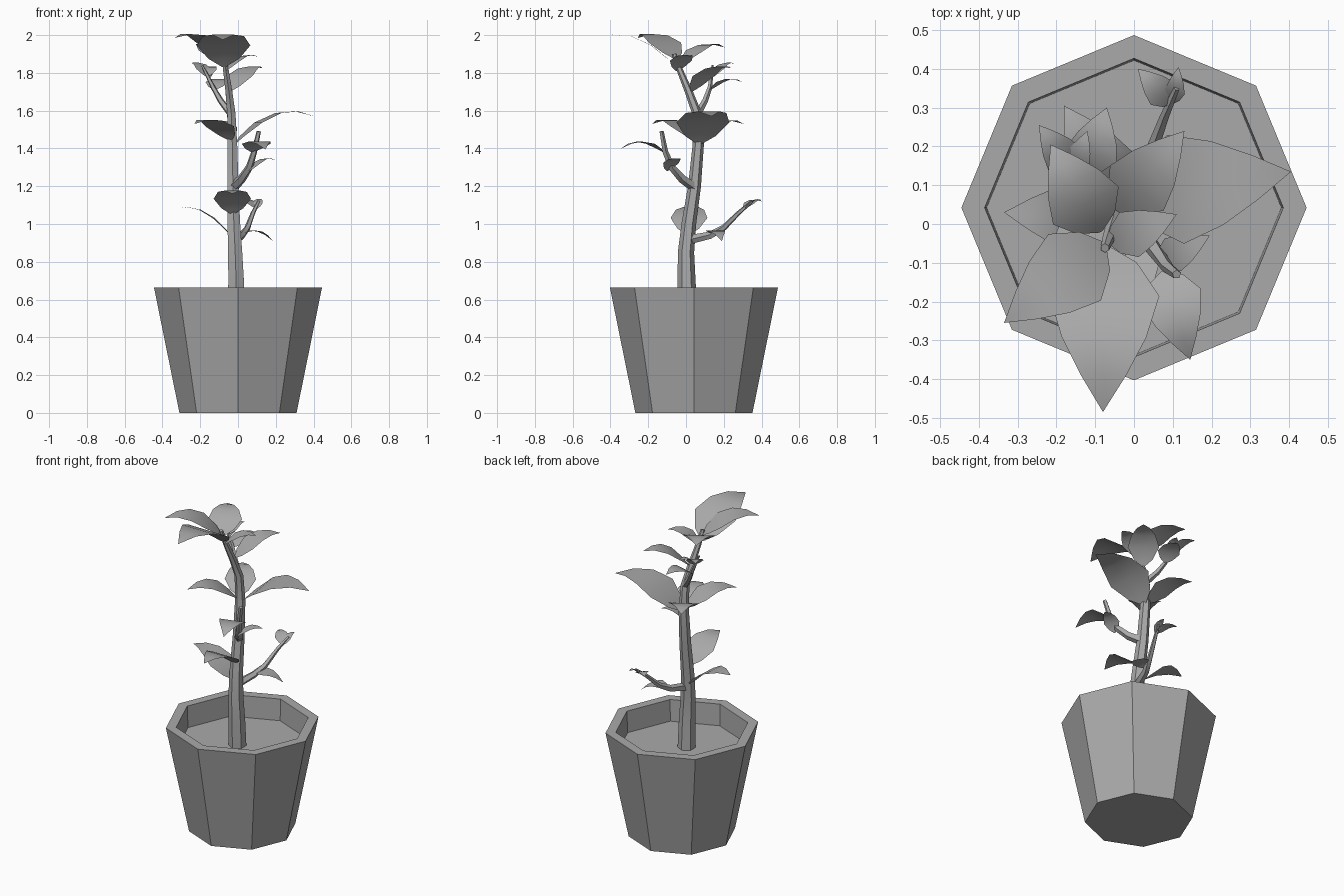
import bpy, bmesh, math
from mathutils import Vector

cube = bpy.data.objects.get("Cube")
if cube:
    bpy.data.objects.remove(cube, do_unlink=True)

GREY = (0.4, 0.4, 0.4, 1)
grey = bpy.data.materials.new("plain_grey")
grey.use_nodes = True
grey.diffuse_color = GREY
grey.node_tree.nodes["Principled BSDF"].inputs["Base Color"].default_value = GREY


def finish(name, bm, smooth=False):
    mesh = bpy.data.meshes.new(name)
    bm.to_mesh(mesh)
    bm.free()
    mesh.materials.append(grey)
    for p in mesh.polygons:
        p.use_smooth = smooth
    obj = bpy.data.objects.new(name, mesh)
    bpy.context.collection.objects.link(obj)
    return obj


def skin(bm, rings):
    """Bridge rings of vertices with quads and cap both ends."""
    n = len(rings[0])
    for a, b in zip(rings, rings[1:]):
        for i in range(n):
            j = (i + 1) % n
            bm.faces.new((a[i], a[j], b[j], b[i]))
    bm.faces.new(rings[0][::-1])
    bm.faces.new(rings[-1])


def pot():
    # Octagonal wall, rim, inner wall and soil floor
    bm = bmesh.new()
    rings = []
    for r, z in [(0.31, 0), (0.445, 0.665), (0.385, 0.665), (0.38, 0.53)]:
        rings.append([bm.verts.new((r * math.cos(k * math.pi / 4),
                                    0.042 + r * math.sin(k * math.pi / 4), z))
                      for k in range(8)])
    skin(bm, rings)
    finish("pot", bm)


def stalk(name, points, r0, r1, sides=6):
    # Tapered tube following the points
    pts = [Vector(p) for p in points]
    bm = bmesh.new()
    rings = []
    for i, p in enumerate(pts):
        d = (pts[min(i + 1, len(pts) - 1)] - pts[max(i - 1, 0)]).normalized()
        u = (Vector((0, 1, 0)) - d * d.y).normalized()
        v = d.cross(u)
        r = r0 + (r1 - r0) * i / (len(pts) - 1)
        rings.append([bm.verts.new(p + r * (u * math.cos(a) + v * math.sin(a)))
                      for a in (math.tau * k / sides for k in range(sides))])
    skin(bm, rings)
    obj = finish(name, bm, True)
    bpy.context.view_layer.objects.active = obj
    obj.select_set(True)
    bpy.ops.object.shade_smooth_by_angle(angle=math.radians(35))
    obj.select_set(False)


OUTLINE = [(0, 0.05), (0.1, 0.58), (0.3, 1), (0.55, 0.77), (0.78, 0.41), (1, 0)]


def leaf(name, base, tip, ratio=0.66, arch=0.2):
    # Thin pointed sheet, arched along its length
    base, tip = Vector(base), Vector(tip)
    flat = Vector((tip.x - base.x, tip.y - base.y, 0))
    length = flat.length
    side = Vector((-flat.y, flat.x, 0)) / length
    bm = bmesh.new()
    rows = []
    for t, w in OUTLINE:
        mid = base.lerp(tip, t) + Vector((0, 0, arch * length * 4 * t * (1 - t)))
        half = side * (w * ratio * length / 2)
        rows.append([bm.verts.new(mid + half * s) for s in (-1, 0, 1)])
    for a, b in zip(rows, rows[1:]):
        for i in (0, 1):
            bm.faces.new((a[i], b[i], b[i + 1], a[i + 1]))
    bmesh.ops.remove_doubles(bm, verts=bm.verts, dist=0.0005)
    finish(name, bm, True)


pot()

# Main stem and side branches
stalk("stem", [(-0.01, 0.01, 0.5), (-0.01, 0.003, 0.7), (-0.015, 0, 0.85),
               (-0.022, 0.015, 1.0), (-0.027, 0.045, 1.2), (-0.03, 0.065, 1.42),
               (-0.035, 0.06, 1.58), (-0.048, 0.015, 1.7), (-0.065, -0.035, 1.82),
               (-0.075, -0.062, 1.9)], 0.052, 0.012)
stalk("front_branch", [(-0.02, 0.04, 1.2), (0.02, -0.02, 1.24), (0.06, -0.075, 1.3),
                       (0.085, -0.11, 1.38), (0.11, -0.13, 1.49)], 0.028, 0.012, 5)
stalk("back_branch", [(-0.01, 0.03, 0.92), (0.02, 0.13, 0.94), (0.05, 0.2, 0.98),
                      (0.08, 0.28, 1.06), (0.11, 0.35, 1.12)], 0.025, 0.008, 5)
stalk("upper_branch", [(-0.035, 0.06, 1.58), (-0.09, 0.1, 1.65), (-0.13, 0.125, 1.72),
                       (-0.165, 0.135, 1.79), (-0.19, 0.14, 1.84)], 0.02, 0.006, 5)

# Lower whorl
leaf("lower_front_leaf", (-0.03, 0, 1.05), (-0.03, -0.3, 1.16))
leaf("lower_right_leaf", (-0.04, 0.01, 0.94), (-0.335, 0.03, 1.08))
leaf("lower_back_leaf", (0.03, 0.14, 0.95), (0.185, 0.19, 0.91))

# Middle whorl
leaf("middle_left_leaf", (-0.02, 0.07, 1.42), (0.405, 0.135, 1.57))
leaf("middle_front_leaf", (-0.04, 0.05, 1.44), (-0.23, -0.18, 1.53))
leaf("middle_back_leaf", (-0.04, 0.07, 1.44), (-0.18, 0.305, 1.53))

# Top whorl
leaf("top_front_leaf", (-0.075, -0.055, 1.83), (-0.08, -0.485, 1.975))
leaf("top_right_leaf", (-0.075, -0.05, 1.87), (-0.335, -0.255, 1.985))
leaf("top_back_leaf", (-0.085, -0.02, 1.85), (-0.215, 0.205, 1.935), 0.75)
leaf("top_left_leaf", (-0.065, -0.05, 1.81), (0.11, 0.025, 1.885))
leaf("upper_left_leaf", (-0.045, 0.03, 1.7), (0.13, 0.24, 1.825))

# Leaves on the front branch
leaf("front_branch_leaf", (0.075, -0.12, 1.38), (0.145, -0.35, 1.395))
leaf("front_branch_side_leaf", (0.06, -0.1, 1.28), (0.195, -0.03, 1.34), 0.62)

# Leaves on the back branch
leaf("back_branch_leaf", (0.1, 0.31, 1.08), (0.01, 0.4, 1.12))
leaf("back_branch_tip_leaf", (0.1, 0.31, 1.08), (0.115, 0.405, 1.13), 0.55)

# Leaves on the upper branch
leaf("upper_branch_leaf", (-0.15, 0.13, 1.77), (-0.245, 0.255, 1.85))
leaf("upper_branch_back_leaf", (-0.125, 0.13, 1.71), (-0.07, 0.3, 1.75), 0.75)
leaf("upper_branch_tip_leaf", (-0.16, 0.13, 1.78), (-0.12, 0.24, 1.83), 0.6)
